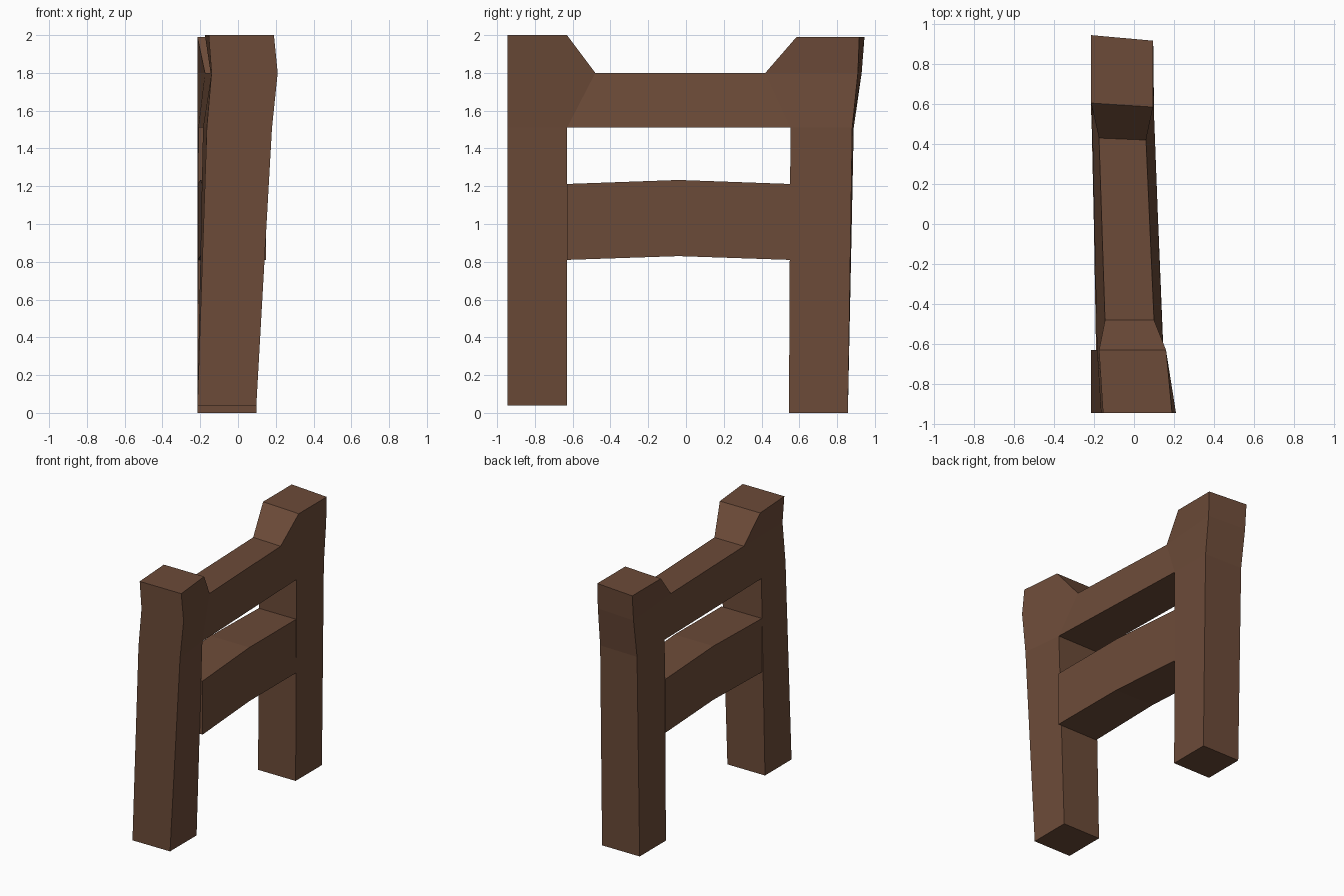
import bpy, bmesh

if "Cube" in bpy.data.objects:
    bpy.data.objects.remove(bpy.data.objects["Cube"])

wood = bpy.data.materials.new("brown_wood")
wood.diffuse_color = (0.15, 0.07, 0.04, 1)
wood.use_nodes = True
wood.node_tree.nodes["Principled BSDF"].inputs["Base Color"].default_value = wood.diffuse_color


def loft(bm, rings, caps=True, skip=()):
    """Join four-cornered rings; skip holds (segment, side) panels left open."""
    vs = [[bm.verts.new(p) for p in r] for r in rings]
    for i in range(len(vs) - 1):
        for j in range(4):
            if (i, j) not in skip:
                k = (j + 1) % 4
                bm.faces.new((vs[i][j], vs[i][k], vs[i + 1][k], vs[i + 1][j]))
    if caps:
        bm.faces.new(vs[0])
        bm.faces.new(vs[-1])


def finish(bm, name):
    bmesh.ops.remove_doubles(bm, verts=bm.verts, dist=0.0005)
    bmesh.ops.recalc_face_normals(bm, faces=bm.faces)
    me = bpy.data.meshes.new(name)
    bm.to_mesh(me)
    bm.free()
    me.materials.append(wood)
    bpy.context.collection.objects.link(bpy.data.objects.new(name, me))


def ring(z, near_l, near_r, far_r, far_l):
    return [(x, y, z) for x, y in (near_l, near_r, far_r, far_l)]


# Front post: leans sideways and flares where the top beam meets it
front = [
    ring(0.04, (-.215, -.945), (.097, -.945), (.097, -.63), (-.215, -.63)),
    ring(1.51, (-.165, -.945), (.18, -.945), (.145, -.63), (-.185, -.63)),
    ring(1.80, (-.14, -.945), (.21, -.945), (.10, -.48), (-.145, -.48)),
    ring(2.00, (-.155, -.945), (.19, -.945), (.16, -.63), (-.175, -.63)),
]
# Back post
back = [
    ring(0.00, (-.215, .545), (.097, .545), (.097, .857), (-.215, .857)),
    ring(1.51, (-.21, .553), (.10, .553), (.097, .88), (-.215, .888)),
    ring(1.80, (-.175, .43), (.06, .42), (.095, .91), (-.215, .93)),
    ring(1.99, (-.215, .605), (.095, .585), (.095, .917), (-.215, .945)),
]
# Top beam joins the open inner panels of both posts
beam = [
    [front[1][3], front[1][2], front[2][2], front[2][3]],
    [back[1][0], back[1][1], back[2][1], back[2][0]],
]
bm = bmesh.new()
loft(bm, front, skip={(1, 2)})
loft(bm, back, skip={(1, 0)})
loft(bm, beam, caps=False)
finish(bm, "posts_and_top_beam")

# Middle rail, slightly arched
bm = bmesh.new()
loft(bm, [[(x0, y, z0), (x1, y, z0), (x1, y, z1), (x0, y, z1)]
          for y, x0, x1, z0, z1 in ((-.63, -.19, .147, .81, 1.212),
                                    (-.04, -.20, .123, .83, 1.233),
                                    (.55, -.213, .098, .81, 1.212))])
finish(bm, "middle_rail")
